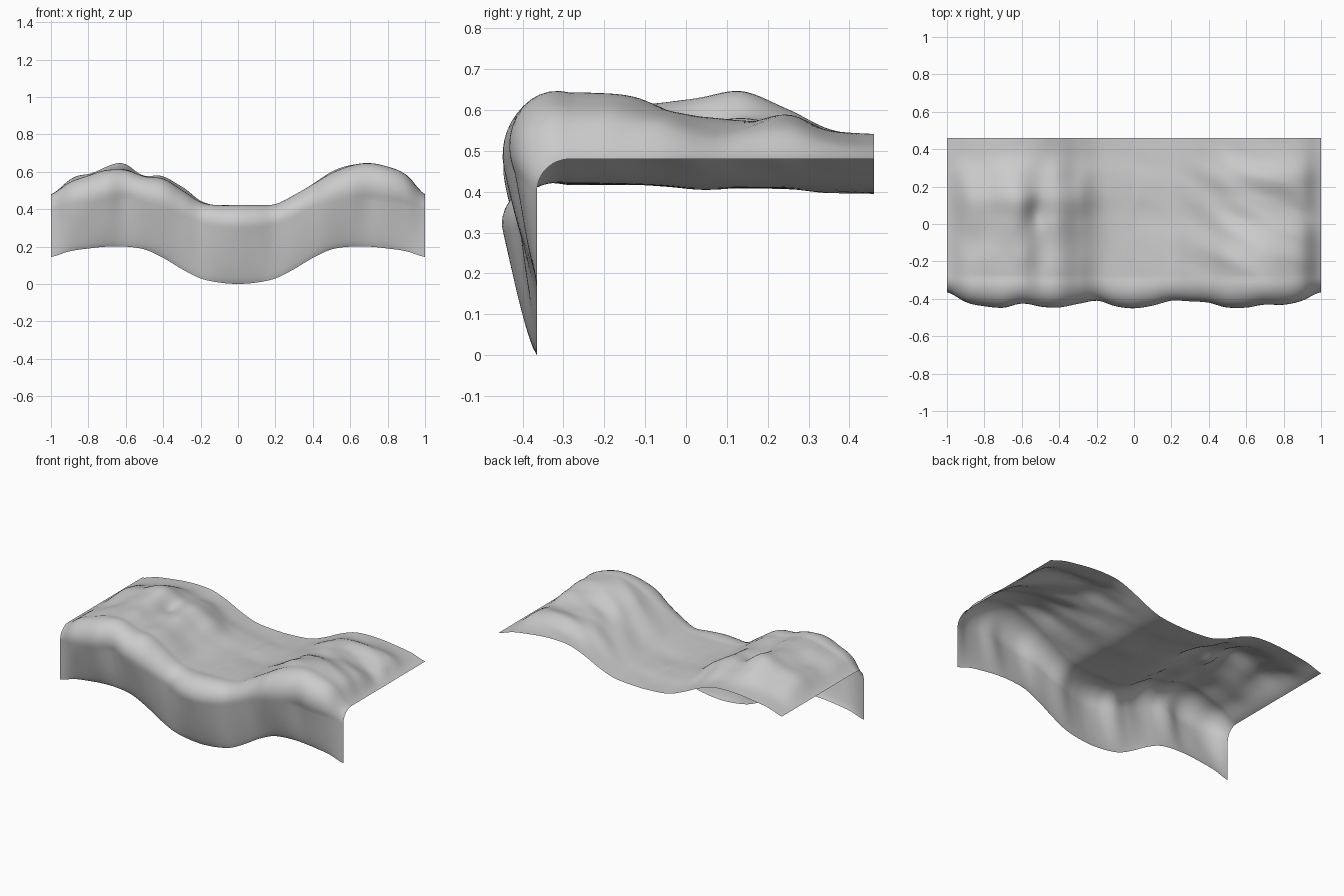
import bpy
import math
from mathutils import Vector, noise

cube = bpy.data.objects.get("Cube")
if cube:
    bpy.data.objects.remove(cube, do_unlink=True)


def sample(table, t):
    """Smooth curve through evenly spaced values, t from 0 to 1."""
    last = len(table) - 1
    f = min(max(t, 0), 1) * last
    i = min(int(f), last - 1)
    f -= i
    a, b, c, d = (table[min(max(i + k, 0), last)] for k in (-1, 0, 1, 2))
    return b + f * (c - a + f * (2 * a - 5 * b + 4 * c - d + f * (3 * (b - c) + d - a))) / 2


def smooth(t):
    t = min(max(t, 0), 1)
    return t * t * (3 - 2 * t)


# Lower edge height from the middle to either end
LOWER = [0, .008, .03, .08, .14, .185, .2, .2, .19, .175, .145]
# Bulge of the front face and of the crest, from right end to left end
FRONT = [0, .05, .07, .08, .055, .075, .075, .06, .045, .075, .085,
         .07, .045, .05, .055, .08, .08, .055, .055, .035, 0]
CREST = [0, .045, .065, .09, .09, .055, .08, .065, .035, .025, .025,
         .02, .015, .025, .035, .06, .085, .1, .095, .07, 0]
# How the crest bulge fades from front to back on each hill
RIGHT_HILL = [.7, .75, .75, .85, 1, .6, .1, 0]
LEFT_HILL = [1, 1, .75, .4, .4, .45, .1, 0]

FACE_Y, BACK_Y, RADIUS = -.365, .46, .08
COLS, FACE, BEND, TOP = 120, 20, 12, 48


def crags(x, y, z):
    """Rocky streaks, diagonal on one hill and lengthwise on the other."""
    if x > 0:
        p = Vector((x * 3, (y + x / 2) * 9, z * 4))
    else:
        p = Vector((x * 7, y * 5, z * 4))
    return noise.noise(p) * .016


def surface_point(x, row):
    u = (x + 1) / 2
    low = sample(LOWER, abs(x))
    high = low + .335 + .06 * math.exp(-(x / .4) ** 2)
    front, crest = sample(FRONT, u), sample(CREST, u)
    side = smooth((x + .2) / .4)

    def hill(t):
        return crest * ((1 - side) * sample(RIGHT_HILL, t) + side * sample(LEFT_HILL, t))

    rough = min(1, crest / .06)
    if row <= FACE:
        # upright face
        w = row / FACE
        y, z, angle = FACE_Y, low + w * (high - RADIUS - low), 0
        push = front * w ** .75
        rough = .5 * rough * w
    elif row <= FACE + BEND:
        # rounded brow
        w = (row - FACE) / BEND
        angle = w * math.pi / 2
        y = FACE_Y + RADIUS * (1 - math.cos(angle))
        z = high - RADIUS * (1 - math.sin(angle))
        push = front + (hill(0) - front) * smooth(w)
        push += .25 * crest * math.sin(w * math.pi)
        rough *= .5
    else:
        # upper ground
        w = (row - FACE - BEND) / TOP
        y = FACE_Y + RADIUS + w * (BACK_Y - FACE_Y - RADIUS)
        z, angle = high, math.pi / 2
        push = hill(w)
        rough *= min(1, .5 + 3 * w, 4 * (1 - w))
        # notch beside the rocky knob
        push -= .03 * math.exp(-((x + .53) / .05) ** 2 - ((y - .06) / .08) ** 2)
    push += rough * crags(x, y, z)
    return (x, y - push * math.cos(angle), z + push * math.sin(angle))


# Terrain sheet
rows = FACE + BEND + TOP
verts = [surface_point(2 * c / COLS - 1, r)
         for r in range(rows + 1) for c in range(COLS + 1)]
stride = COLS + 1
faces = [(i, i + 1, i + 1 + stride, i + stride)
         for r in range(rows) for i in range(r * stride, r * stride + COLS)]
mesh = bpy.data.meshes.new("rolling_cliff")
mesh.from_pydata(verts, [], faces)
mesh.update()
cliff = bpy.data.objects.new("rolling_cliff", mesh)
bpy.context.collection.objects.link(cliff)

# Stone colour
stone = bpy.data.materials.new("stone_grey")
stone.use_nodes = True
colour = (.6, .6, .6, 1)
stone.diffuse_color = colour
stone.node_tree.nodes["Principled BSDF"].inputs["Base Color"].default_value = colour
mesh.materials.append(stone)

for polygon in mesh.polygons:
    polygon.use_smooth = True
